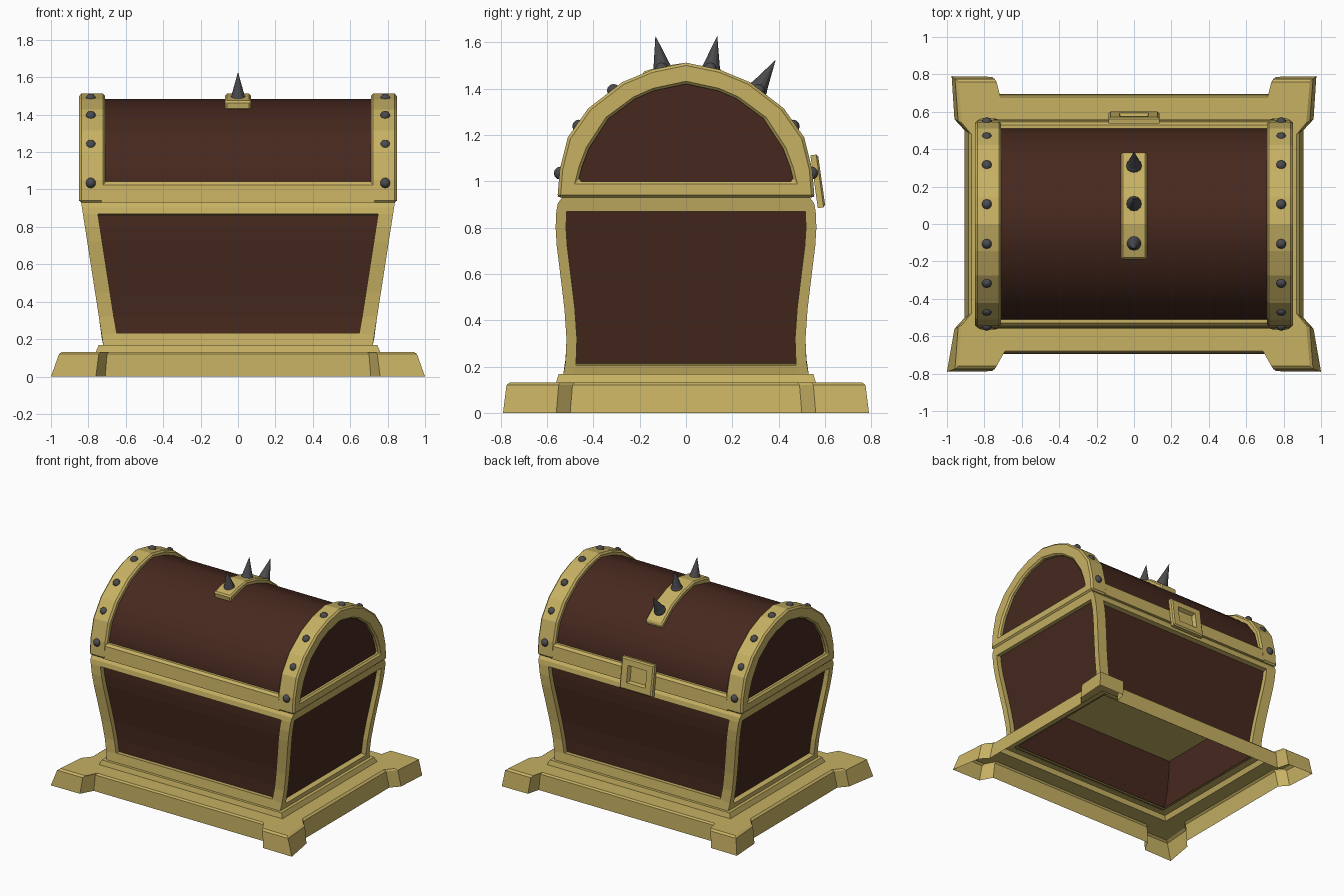
import bpy, bmesh, math
from mathutils import Vector

if "Cube" in bpy.data.objects:
    bpy.data.objects.remove(bpy.data.objects["Cube"])


def mat(name, rgb):
    m = bpy.data.materials.new(name)
    m.diffuse_color = (*rgb, 1)
    m.use_nodes = True
    m.node_tree.nodes["Principled BSDF"].inputs["Base Color"].default_value = m.diffuse_color
    return m


GOLD = mat("gold", (0.57, 0.44, 0.125))
WOOD = mat("dark brown wood", (0.061, 0.0215, 0.013))
IRON = mat("dark iron", (0.07, 0.07, 0.075))


def finish(bm, name, m, bevel=0, smooth=False, normals=True):
    if normals:
        bmesh.ops.recalc_face_normals(bm, faces=bm.faces)
    me = bpy.data.meshes.new(name)
    bm.to_mesh(me)
    bm.free()
    me.materials.append(m)
    for p in me.polygons:
        p.use_smooth = smooth
    ob = bpy.data.objects.new(name, me)
    bpy.context.collection.objects.link(ob)
    if bevel:
        b = ob.modifiers.new("bevel", 'BEVEL')
        b.width, b.segments, b.limit_method = bevel, 1, 'ANGLE'
        b.angle_limit = math.radians(50)
    return ob


def loft(bm, rings, keep=lambda j, i: True):
    vs = [[bm.verts.new(p) for p in r] for r in rings]
    n = len(rings[0])
    for j in range(len(vs) - 1):
        for i in range(n):
            if keep(j, i):
                k = (i + 1) % n
                bm.faces.new((vs[j][i], vs[j][k], vs[j + 1][k], vs[j + 1][i]))
    return vs


def prism(name, outline, x0, x1, m, bevel=0):
    """Closed (y, z) outline extruded along x."""
    bm = bmesh.new()
    a, b = loft(bm, [[(x, y, z) for y, z in outline] for x in (x0, x1)])
    bm.faces.new(a)
    bm.faces.new(b)
    return finish(bm, name, m, bevel)


def full(half):
    """Mirror a half arch (from foot to crown) into a whole arch."""
    return half + [(-y, z) for y, z in half[-2::-1]]


CORNERS = [(1, 1), (-1, 1), (-1, -1), (1, -1)]


def rect(hx, hy, z):
    return [(sx * hx, sy * hy, z) for sx, sy in CORNERS]


# Hollow base with four corner feet; the back feet are slightly narrower
bm = bmesh.new()
low = [(.905, .50), (.96, .56), (1.0, .79), (.76, .787), (.71, .695)]
mid = [(.885, .49), (.94, .55), (.957, .775), (.745, .775), (.70, .69)]
top = [(.87, .48), (.92, .54), (.94, .76), (.735, .76), (.69, .68)]
rings = []
for pts, z in ((low, 0), (mid, .12), (top, .132)):
    r = []
    for sx, sy in CORNERS:
        q = [(x - .025 if x == 1 and sy > 0 else x + .025 if x < .715 and sy > 0 else x, y)
             for x, y in pts]
        q = [(sx * x, sy * y, z) for x, y in q]
        r += q if sx * sy > 0 else q[::-1]
    rings.append(r)
outer = loft(bm, rings)[-1]
inner = loft(bm, [rect(.76, .56, .132), rect(.745, .55, .168), rect(.67, .47, .168)])[0]
for c in range(4):
    bm.faces.new([inner[c]] + outer[c * 5:c * 5 + 5])
    bm.faces.new((inner[c], outer[c * 5 + 4], outer[(c * 5 + 5) % 20], inner[(c + 1) % 4]))
finish(bm, "base_plinth", GOLD)

# Body: gold frame with window openings, brown tube behind it
levels = [(.165, .53), (.22, .52), (.32, .516), (.45, .525), (.6, .543),
          (.72, .558), (.8, .563), (.87, .56), (.905, .553), (.93, .535)]


def half_x(z):
    return .72 + (z - .165) * .155


rings = []
for z, hy in levels:
    hx, r = half_x(z), []
    d = .014 if z == .22 else 0  # the end windows reach lower than the front ones
    for sx, sy in CORNERS:
        q = [(sx * hx, sy * (hy - .045), z - d), (sx * hx, sy * hy, z),
             (sx * (hx - .08), sy * hy, z + d)]
        r += q if sx * sy > 0 else q[::-1]
    rings.append(r)
bm = bmesh.new()
last = len(levels) - 3
loft(bm, rings, lambda j, i: i % 3 != 2 or j == 0 or j >= last)
frame = finish(bm, "body_frame", GOLD, normals=False)
s = frame.modifiers.new("thickness", 'SOLIDIFY')
s.thickness, s.offset, s.use_rim_only = .038, -1, True

bm = bmesh.new()
loft(bm, [rect(half_x(z) - .037, hy - .037, z) for z, hy in levels])
finish(bm, "body_panels", WOOD, normals=False)

# Raised floor inside the body, seen from below
bm = bmesh.new()
bm.faces.new([bm.verts.new(p) for p in rect(half_x(.59) - .038, .504, .59)])
finish(bm, "inner_floor", GOLD)

# Lid barrel, an open shell
barrel = full([(.515, .94), (.51, 1.06), (.475, 1.18), (.39, 1.295),
               (.25, 1.405), (.13, 1.452), (0, 1.483)])
bm = bmesh.new()
loft(bm, [[(x, y, z) for y, z in barrel] for x in (-.74, .74)],
     lambda j, i: i < len(barrel) - 1)
finish(bm, "lid_barrel", WOOD, smooth=True)

# Lid end bands, end panels and rails
arch_out = full([(.555, .93), (.545, 1.05), (.51, 1.19), (.422, 1.315),
                 (.275, 1.428), (.145, 1.482), (0, 1.512)])
arch_in = full([(.465, 1.0), (.45, 1.06), (.42, 1.14), (.335, 1.27),
                (.22, 1.355), (.14, 1.39), (0, 1.42)])
for sx, side in ((-1, "left"), (1, "right")):
    bm = bmesh.new()
    sec = [(.71, arch_out), (.85, arch_out), (.85, arch_in), (.71, arch_in)]
    rr = [[(sx * x, y, z) for y, z in a] for x, a in sec]
    loft(bm, rr + rr[:1])
    bmesh.ops.remove_doubles(bm, verts=bm.verts, dist=1e-5)
    finish(bm, f"lid_band_{side}", GOLD, .012)
    bm = bmesh.new()
    bm.faces.new([bm.verts.new((sx * .82, y, z)) for y, z in arch_in][::-sx])
    finish(bm, f"lid_end_panel_{side}", WOOD, normals=False)
for sy, side in ((-1, "front"), (1, "back")):
    prism(f"lid_rail_{side}", [(sy * .50, .931), (sy * .554, .931), (sy * .546, 1.025),
                               (sy * .53, 1.042), (sy * .50, 1.042)], -.73, .73, GOLD)

# Rivets on the end bands
for sx in (-1, 1):
    for sy in (-1, 1):
        for i, (y, z) in enumerate([(.543, 1.035), (.463, 1.238), (.313, 1.392), (.105, 1.485)]):
            bm = bmesh.new()
            bmesh.ops.create_uvsphere(bm, u_segments=10, v_segments=6, radius=.028)
            bmesh.ops.translate(bm, verts=bm.verts, vec=(sx * .787, sy * y, z))
            finish(bm, f"rivet_{i}", IRON, smooth=True)

# Strap over the crown
line = [(-.19, 1.472), (-.11, 1.495), (0, 1.512), (.14, 1.482), (.26, 1.432), (.385, 1.335)]
prism("spike_strap", line + [(y * .96, z - .05) for y, z in line[::-1]], -.07, .07, GOLD, .01)

# Three spikes, each on a round stud
for i, (a, b) in enumerate([((-.102, 1.485), (-.132, 1.628)), ((.108, 1.485), (.135, 1.628)),
                            ((.312, 1.4), (.387, 1.524))]):
    a, b = Vector((0, *a)), Vector((0, *b))
    d = b - a
    bm = bmesh.new()
    bmesh.ops.create_cone(bm, cap_ends=True, segments=12, radius1=.04, radius2=0, depth=d.length)
    ob = finish(bm, f"spike_{i}", IRON)
    ob.rotation_euler = d.to_track_quat('Z', 'Y').to_euler()
    ob.location = (a + b) / 2
    bm = bmesh.new()
    bmesh.ops.create_uvsphere(bm, u_segments=12, v_segments=8, radius=.042)
    bmesh.ops.translate(bm, verts=bm.verts, vec=a - d * .04)
    finish(bm, f"spike_stud_{i}", IRON, smooth=True)

# Lock plate on the back, with a recessed square
bm = bmesh.new()
rings = [[(x * w, y, z * h) for x, z in ((-1, -1), (1, -1), (1, 1), (-1, 1))]
         for w, h, y in ((.135, .115, -.015), (.135, .115, .01), (.125, .105, .018),
                         (.078, .062, .018), (.068, .052, -.01))]
v = loft(bm, rings)
bm.faces.new(v[0])
bm.faces.new(v[-1])
lock = finish(bm, "lock_plate", GOLD)
lock.location = (0, .568, 1.0)
lock.rotation_euler = (.14, 0, 0)
